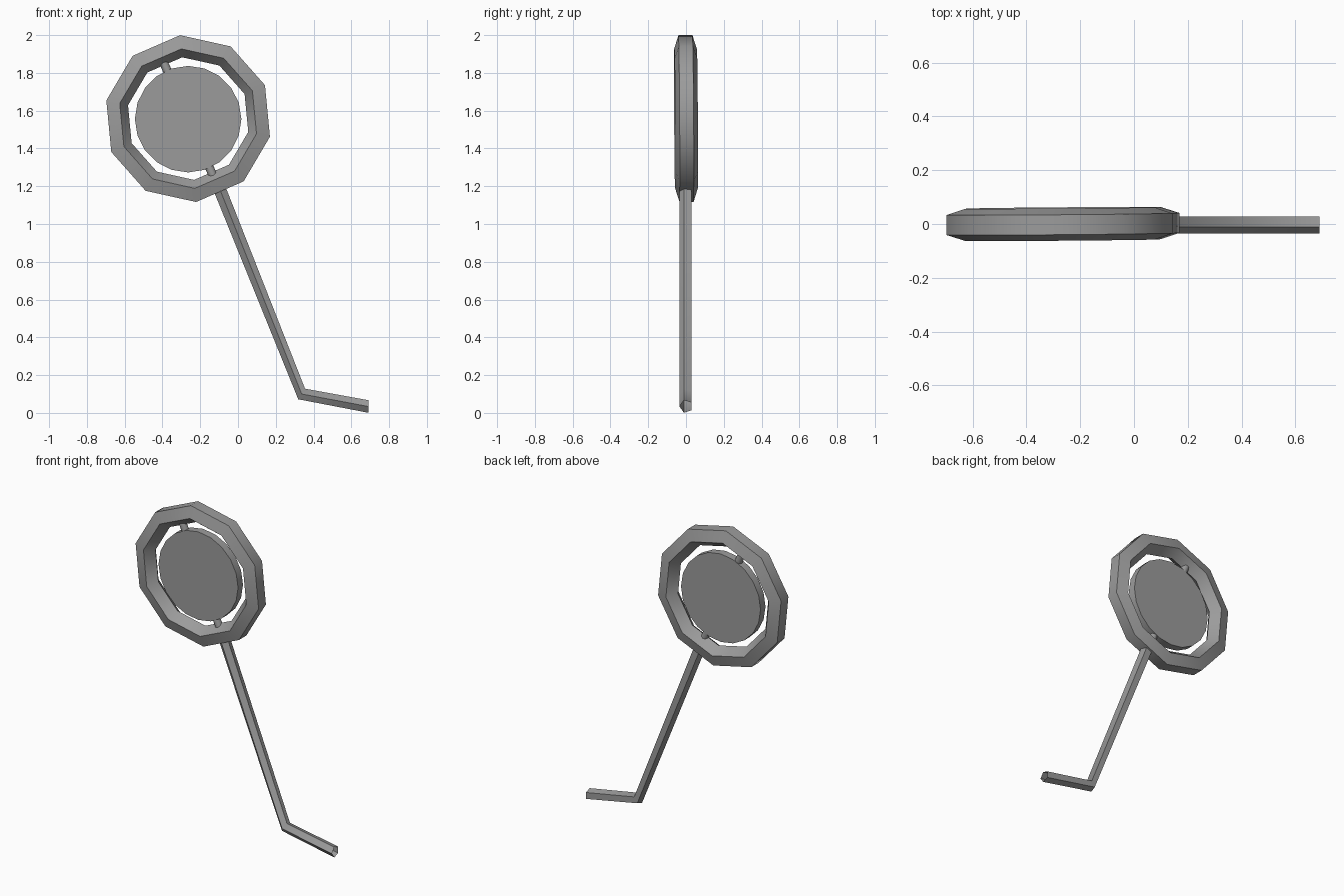
import bpy, bmesh, math
from mathutils import Vector

if "Cube" in bpy.data.objects:
    bpy.data.objects.remove(bpy.data.objects["Cube"])

CENTER = Vector((-0.264, 0, 1.558))
PIN_AXIS = Vector((0.40, 0, -0.917)).normalized()

# Dark grey used on every part
GREY = bpy.data.materials.new("dark_grey")
GREY.diffuse_color = (0.33, 0.33, 0.33, 1)
GREY.use_nodes = True
GREY.node_tree.nodes["Principled BSDF"].inputs["Base Color"].default_value = GREY.diffuse_color


def finish(ob, name, angle=40):
    ob.name = name
    ob.data.materials.append(GREY)
    bpy.ops.object.select_all(action='DESELECT')
    ob.select_set(True)
    bpy.context.view_layer.objects.active = ob
    bpy.ops.object.shade_smooth_by_angle(angle=math.radians(angle))
    return ob


def loft(name, rings, closed=False, caps=(), angle=40):
    """Skin a list of point rings with quads; optionally close the loop or cap ring ends."""
    bm = bmesh.new()
    vs = [[bm.verts.new(p) for p in r] for r in rings]
    n, k = len(vs), len(vs[0])
    for i in range(n if closed else n - 1):
        a, b = vs[i], vs[(i + 1) % n]
        for j in range(k):
            bm.faces.new((a[j], a[(j + 1) % k], b[(j + 1) % k], b[j]))
    for c in caps:
        bm.faces.new(vs[c])
    bmesh.ops.recalc_face_normals(bm, faces=bm.faces)
    me = bpy.data.meshes.new(name)
    bm.to_mesh(me)
    bm.free()
    ob = bpy.data.objects.new(name, me)
    bpy.context.collection.objects.link(ob)
    return finish(ob, name, angle)


def cylinder(name, sides, radius, depth, location, direction):
    bpy.ops.mesh.primitive_cylinder_add(vertices=sides, radius=radius, depth=depth)
    ob = bpy.context.object
    ob.rotation_euler = direction.to_track_quat('Z', 'Y').to_euler()
    ob.location = location
    return finish(ob, name)


# Outer frame: ten-sided ring with a five-sided section, very slightly twisted
def frame_section(i):
    t = math.radians(95.5 + 36 * i)
    pts = []
    for j in range(5):
        s = math.radians(36 + 72 * j)
        r = 0.391 + 0.065 * math.cos(s)
        x, z = r * math.cos(t), r * math.sin(t)
        pts.append(CENTER + Vector((x, 0.065 * math.sin(s) * 0.97 + 0.008 * x - 0.006 * z, z)))
    return pts


loft("ring_frame", [frame_section(i) for i in range(10)], closed=True)

# Inner disc and its two pivot pins
cylinder("inner_disc", 20, 0.282, 0.05, CENTER + Vector((0, 0, -0.003)), Vector((0, 1, 0)))
for label, sign in (("upper", -1), ("lower", 1)):
    cylinder(label + "_pivot_pin", 12, 0.023, 0.09,
             CENTER + PIN_AXIS * sign * 0.3, PIN_AXIS * sign)


# Bent crank handle: five-sided tube, open at its free end
def handle_section(pos, across):
    d = Vector((across[0], 0, across[1])).normalized()
    return [Vector((pos[0], 0, pos[1])) + d * 0.035 * math.sin(math.radians(72 * j))
            + Vector((0, -0.035 * math.cos(math.radians(72 * j)), 0)) for j in range(5)]


loft("crank_handle", [
    handle_section((-0.101, 1.195), (0.93, 0.366)),
    handle_section((0.337, 0.100), (0.54, 0.84)),
    handle_section((0.69, 0.034), (0, 1)),
], caps=(0,), angle=66)
